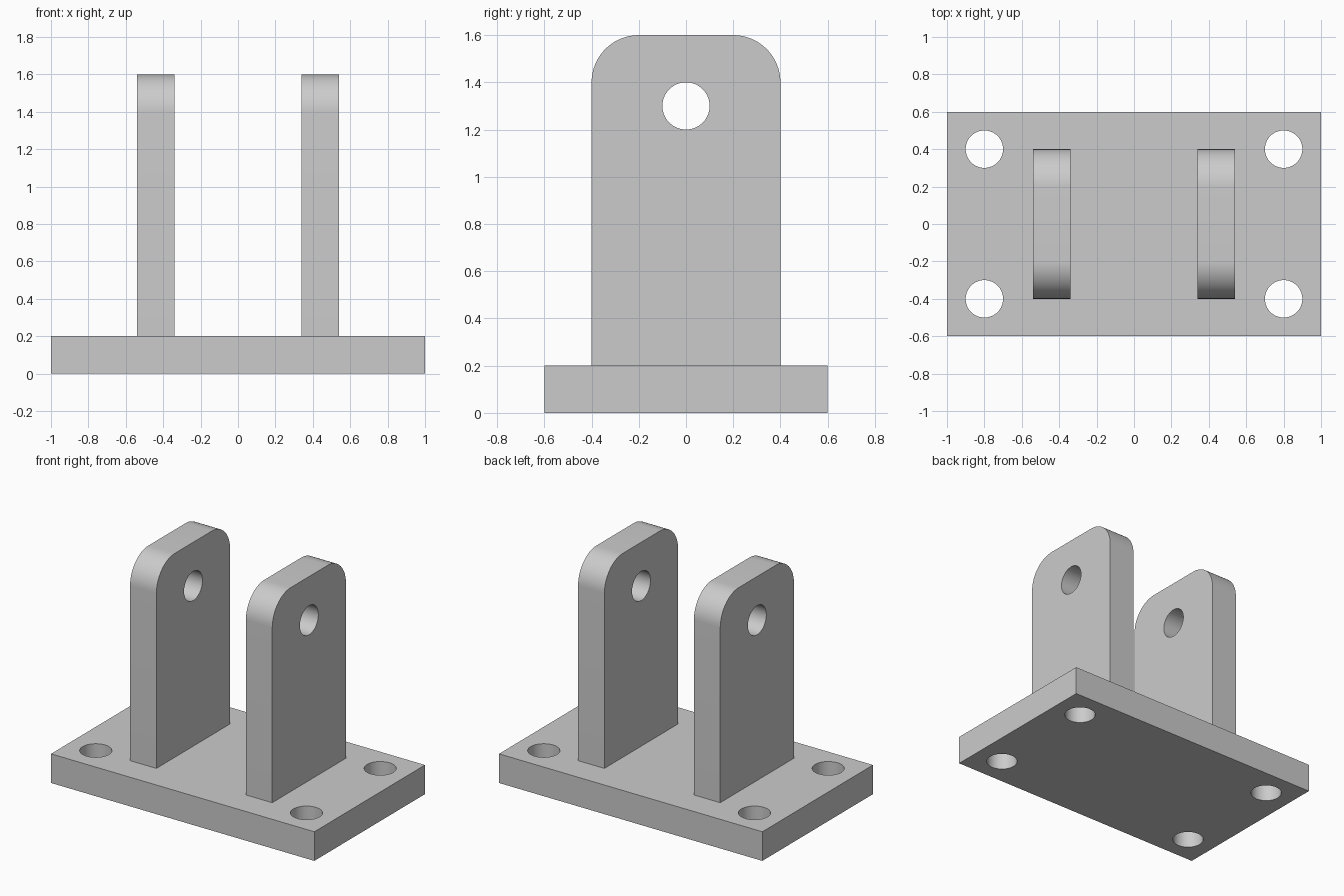
import bpy, bmesh, math
from mathutils import Matrix

if "Cube" in bpy.data.objects:
    bpy.data.objects.remove(bpy.data.objects["Cube"], do_unlink=True)

# Single plain grey for the whole bracket
GREY = (0.6, 0.6, 0.6, 1)
grey = bpy.data.materials.new("plain grey")
grey.use_nodes = True
grey.diffuse_color = GREY
grey.node_tree.nodes["Principled BSDF"].inputs["Base Color"].default_value = GREY


def finish(name, bm):
    bmesh.ops.recalc_face_normals(bm, faces=bm.faces)
    mesh = bpy.data.meshes.new(name)
    bm.to_mesh(mesh)
    bm.free()
    mesh.materials.append(grey)
    obj = bpy.data.objects.new(name, mesh)
    bpy.context.collection.objects.link(obj)
    return obj


def box(name, size, centre):
    bm = bmesh.new()
    bmesh.ops.create_cube(bm, size=1, matrix=Matrix.Translation(centre) @ Matrix.Diagonal((*size, 1)))
    return finish(name, bm)


def hole_cutter(name, centres, axis, radius=0.1):
    bm = bmesh.new()
    turn = Matrix.Rotation(math.pi / 2, 4, "Y") if axis == "X" else Matrix()
    for c in centres:
        bmesh.ops.create_cone(bm, cap_ends=True, segments=64, radius1=radius, radius2=radius,
                              depth=0.5, matrix=Matrix.Translation(c) @ turn)
    obj = finish(name, bm)
    obj.hide_render = True
    obj.hide_set(True)
    return obj


def drill(obj, cutter):
    mod = obj.modifiers.new("holes", "BOOLEAN")
    mod.operation = "DIFFERENCE"
    mod.solver = "EXACT"
    mod.object = cutter
    bpy.ops.object.select_all(action="DESELECT")
    obj.select_set(True)
    bpy.context.view_layer.objects.active = obj
    bpy.ops.object.modifier_apply(modifier=mod.name)
    bpy.ops.object.shade_smooth_by_angle(angle=math.radians(30))


# Base plate with four bolt holes
base = box("base_plate", (2, 1.2, 0.2), (0, 0, 0.1))
bolts = hole_cutter("bolt_hole_cutter", [(x, y, 0.1) for x in (-0.8, 0.8) for y in (-0.4, 0.4)], "Z")
drill(base, bolts)
bpy.data.objects.remove(bolts, do_unlink=True)


# Upright lugs with rounded top corners and a pin hole
def lug(name, x):
    half, corner, top, thick = 0.4, 0.2, 1.6, 0.2
    profile = [(-half, 0.2), (half, 0.2)]
    for side, start in ((1, 0), (-1, 90)):
        for i in range(17):
            a = math.radians(start + 90 * i / 16)
            profile.append((side * (half - corner) + corner * math.cos(a),
                            top - corner + corner * math.sin(a)))
    bm = bmesh.new()
    face = bm.faces.new([bm.verts.new((x - thick / 2, y, z)) for y, z in profile])
    out = bmesh.ops.extrude_face_region(bm, geom=[face])
    moved = [v for v in out["geom"] if isinstance(v, bmesh.types.BMVert)]
    bmesh.ops.translate(bm, verts=moved, vec=(thick, 0, 0))
    obj = finish(name, bm)
    pin = hole_cutter("pin_hole_cutter", [(x, 0, 1.3)], "X")
    drill(obj, pin)
    bpy.data.objects.remove(pin, do_unlink=True)


lug("left_lug", 0.44)
lug("right_lug", -0.44)
